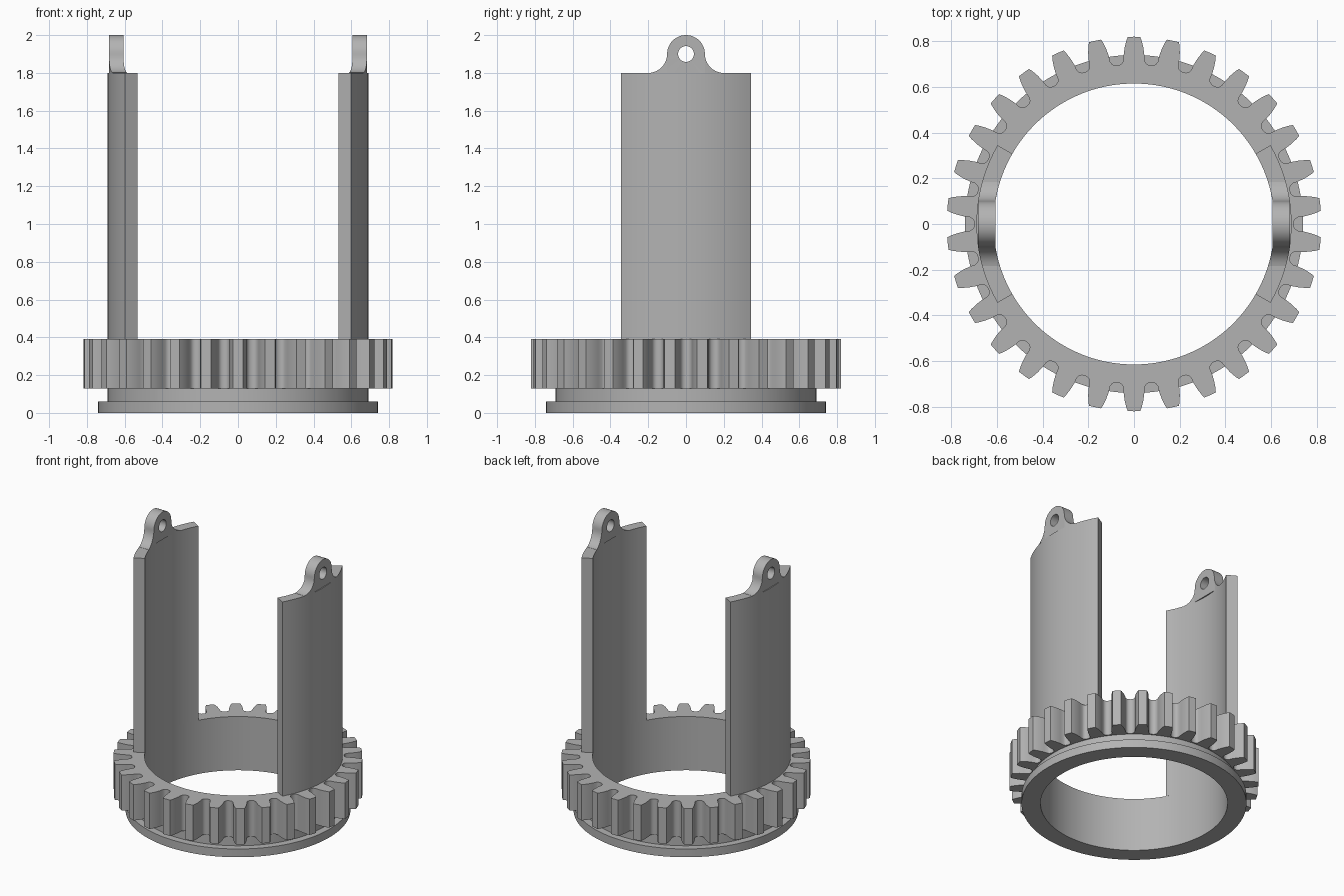
import bpy
import bmesh
from math import sin, cos, pi, radians, sqrt

cube = bpy.data.objects.get("Cube")
if cube:
    bpy.data.objects.remove(cube, do_unlink=True)

R_IN, R_OUT, R_FLANGE = 0.615, 0.69, 0.74
Z_GEAR, Z_ARM, Z_EYE = 0.39, 1.8, 1.9
TEETH = 30

grey = bpy.data.materials.new("plain grey")
grey.use_nodes = True
colour = (0.45, 0.45, 0.45, 1)
grey.diffuse_color = colour
grey.node_tree.nodes["Principled BSDF"].inputs["Base Color"].default_value = colour


def finish(name, bm, mirror=False):
    bmesh.ops.recalc_face_normals(bm, faces=bm.faces[:])
    mesh = bpy.data.meshes.new(name)
    bm.to_mesh(mesh)
    bm.free()
    mesh.materials.append(grey)
    ob = bpy.data.objects.new(name, mesh)
    bpy.context.collection.objects.link(ob)
    bpy.ops.object.select_all(action="DESELECT")
    ob.select_set(True)
    bpy.context.view_layer.objects.active = ob
    bpy.ops.object.shade_smooth_by_angle(angle=radians(30))
    if mirror:
        ob.modifiers.new("mirror", "MIRROR").use_bisect_axis[0] = False
    return ob


# Geared ring: tooth flank as (half angle in degrees, radius)
flank = [(1.9, 0.82), (2.4, 0.803), (3.0, 0.775), (3.45, 0.745),
         (3.65, 0.718), (4.2, 0.706), (5.0, 0.7)]
pitch = [(-a, r) for a, r in reversed(flank)] + [(0, 0.82)] + flank + [(6, 0.698)]
teeth = [(radians(90 + 360 / TEETH * i + a), r) for i in range(TEETH) for a, r in pitch]

bm = bmesh.new()


def ring(radius, z):
    return [bm.verts.new(((radius or r) * cos(a), (radius or r) * sin(a), z)) for a, r in teeth]


# None means the toothed outline
levels = [(R_IN, 0), (R_FLANGE, 0), (R_FLANGE, 0.06), (R_OUT, 0.06),
          (R_OUT, 0.13), (None, 0.13), (None, Z_GEAR), (R_IN, Z_GEAR)]
rings = [ring(*lv) for lv in levels]
count = len(teeth)
for k, lower in enumerate(rings):
    upper = rings[(k + 1) % len(rings)]
    for i in range(count):
        j = (i + 1) % count
        bm.faces.new((lower[i], lower[j], upper[j], upper[i]))
finish("geared_ring", bm)

# Upright arms: curved plates spanning sixty degrees, mirrored to both sides
bm = bmesh.new()
sections = []
for i in range(25):
    a = radians(-30 + 2.5 * i)
    sections.append([bm.verts.new((r * cos(a), r * sin(a), z))
                     for r, z in ((R_IN, Z_GEAR), (R_OUT, Z_GEAR), (R_OUT, Z_ARM), (R_IN, Z_ARM))])
for s, t in zip(sections, sections[1:]):
    for k in range(4):
        bm.faces.new((s[k], s[k - 1], t[k - 1], t[k]))
bm.faces.new(sections[0])
bm.faces.new(sections[-1])
finish("upright_arms", bm, mirror=True)

# Eyelets: a sheet with a hole and filleted feet, thickened between the arm faces
LUG, HOLE, STEPS = 0.1, 0.042, 48
bm = bmesh.new()


def quad(*points):
    bm.faces.new([bm.verts.new((0, y, z)) for y, z in points])


def eye_points(i):
    c, s = cos(2 * pi * i / STEPS), sin(2 * pi * i / STEPS)
    k = LUG if s > -1e-6 else LUG / max(abs(c), abs(s))
    return (HOLE * c, Z_EYE + HOLE * s), (k * c, Z_EYE + k * s)


for i in range(STEPS):
    (h0, o0), (h1, o1) = eye_points(i), eye_points(i + 1)
    quad(h0, o0, o1, h1)

foot = [(0.2 + LUG * cos(pi + t * pi / 20), Z_EYE + LUG * sin(pi + t * pi / 20)) for t in range(11)]
for side in (-1, 1):
    for (y0, z0), (y1, z1) in zip(foot, foot[1:]):
        if z1 - Z_ARM > 1e-5:
            quad((side * y0, Z_ARM), (side * y1, Z_ARM), (side * y1, z1), (side * y0, z0))
bmesh.ops.remove_doubles(bm, verts=bm.verts[:], dist=1e-5)

new = bmesh.ops.extrude_face_region(bm, geom=bm.faces[:], use_keep_orig=True)["geom"]
inner = {v for v in new if isinstance(v, bmesh.types.BMVert)}
for v in bm.verts:
    y = v.co.y
    if v in inner:
        v.co.x = min(0.606, sqrt(R_IN ** 2 - y * y))
    else:
        v.co.x = min(0.683, sqrt(R_OUT ** 2 - y * y))
finish("eyelets", bm, mirror=True)
